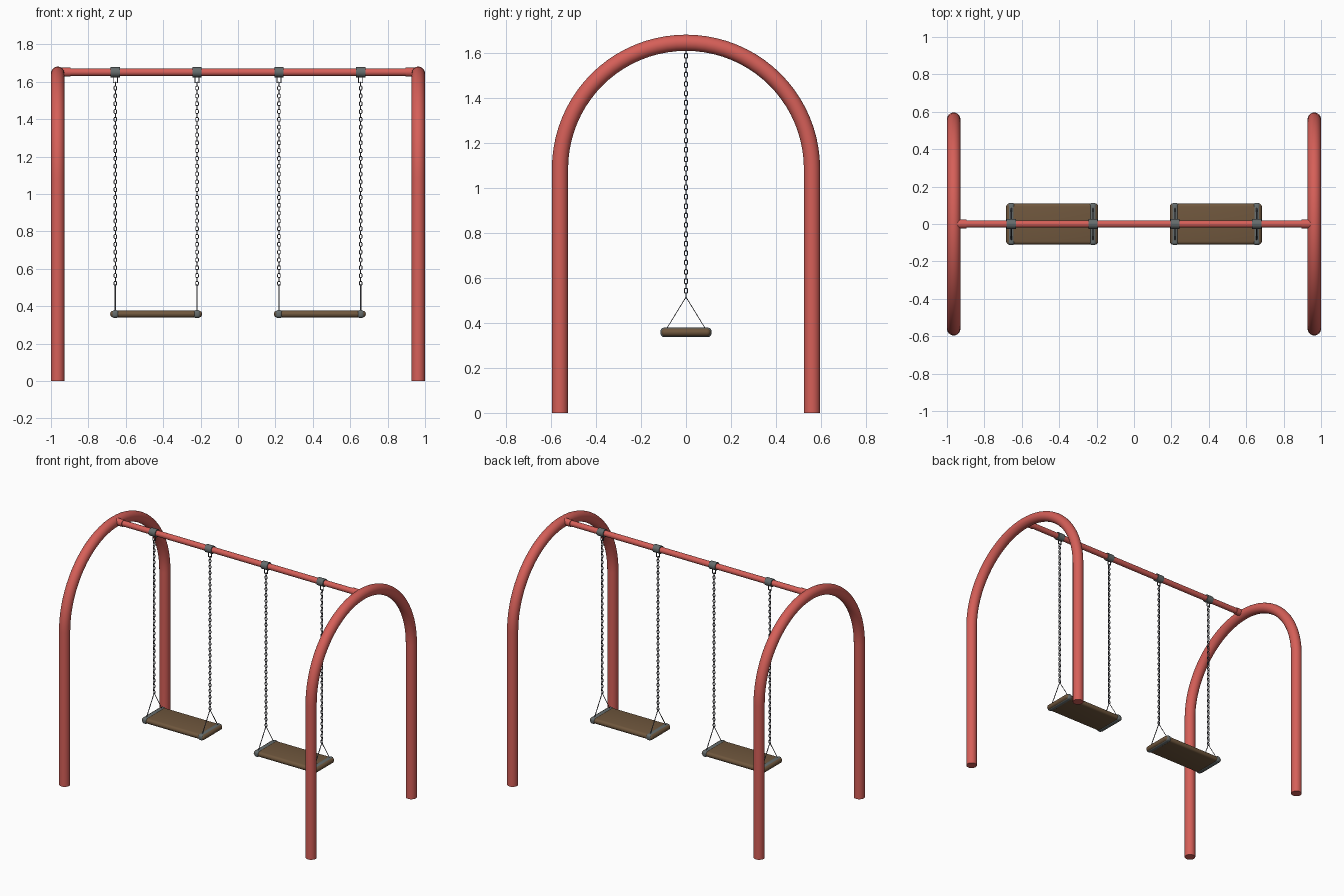
import bpy, bmesh, math
from mathutils import Vector

if "Cube" in bpy.data.objects:
    bpy.data.objects.remove(bpy.data.objects["Cube"])

X, Y, Z = Vector((1, 0, 0)), Vector((0, 1, 0)), Vector((0, 0, 1))


def mat(name, rgb):
    m = bpy.data.materials.new(name)
    m.diffuse_color = (*rgb, 1)
    m.use_nodes = True
    m.node_tree.nodes["Principled BSDF"].inputs["Base Color"].default_value = m.diffuse_color
    return m


RED = mat("red paint", (0.67, 0.115, 0.098))
BROWN = mat("brown seat", (0.16, 0.095, 0.047))
GREY = mat("grey bracket", (0.13, 0.15, 0.15))
STEEL = mat("dark steel", (0.09, 0.09, 0.11))


def sweep(bm, pts, r, n, sides=8, closed=False):
    """Round tube along a flat path whose plane has normal n."""
    pts = [Vector(p) for p in pts]
    k = len(pts)
    rings = []
    for i, p in enumerate(pts):
        a = pts[(i - 1) % k] if closed or i > 0 else p
        b = pts[(i + 1) % k] if closed or i < k - 1 else p
        side = (b - a).normalized().cross(n)
        rings.append([bm.verts.new(p + r * (math.cos(t) * n + math.sin(t) * side))
                      for t in (2 * math.pi * j / sides for j in range(sides))])
    for i in range(k if closed else k - 1):
        p, q = rings[i], rings[(i + 1) % k]
        for j in range(sides):
            m = (j + 1) % sides
            bm.faces.new((p[j], p[m], q[m], q[j]))
    if not closed:
        bm.faces.new(rings[0])
        bm.faces.new(rings[-1])


def box(bm, c, size, bevel, seg=4):
    part = bmesh.new()
    bmesh.ops.create_cube(part, size=1)
    bmesh.ops.scale(part, vec=size, verts=part.verts)
    bmesh.ops.bevel(part, geom=part.edges[:], offset=bevel, segments=seg,
                    profile=0.5, affect='EDGES')
    bmesh.ops.translate(part, vec=c, verts=part.verts)
    tmp = bpy.data.meshes.new("tmp")
    part.to_mesh(tmp)
    part.free()
    bm.from_mesh(tmp)
    bpy.data.meshes.remove(tmp)


def finish(bm, name, material):
    bmesh.ops.recalc_face_normals(bm, faces=bm.faces)
    me = bpy.data.meshes.new(name)
    bm.to_mesh(me)
    bm.free()
    me.materials.append(material)
    ob = bpy.data.objects.new(name, me)
    bpy.context.collection.objects.link(ob)
    bpy.ops.object.select_all(action='DESELECT')
    ob.select_set(True)
    bpy.context.view_layer.objects.active = ob
    bpy.ops.object.shade_smooth_by_angle(angle=math.radians(40))


# Arched end frames
R, SPRING = 0.56, 1.085
for side, name in ((-1, "left_arch"), (1, "right_arch")):
    x = side * 0.964
    path = [(x, R, 0)]
    path += [(x, R * math.cos(a), SPRING + R * math.sin(a))
             for a in (math.pi * i / 40 for i in range(41))]
    path += [(x, -R, 0)]
    bm = bmesh.new()
    sweep(bm, path, 0.036, X, 24)
    finish(bm, name, RED)

# Top bar with end sleeves
BAR = 1.651
bm = bmesh.new()
sweep(bm, [(-0.96, 0, BAR), (0.96, 0, BAR)], 0.02, Z, 20)
for s in (-1, 1):
    sweep(bm, [(s * 0.895, 0, BAR), (s * 0.96, 0, BAR)], 0.024, Z, 20)
finish(bm, "top_bar", RED)


def link(c, flat, normal, half_w=0.0075, half_l=0.0115):
    """Points of one stadium-shaped chain link."""
    c = Vector(c)
    pts = []
    for i in range(12):
        a = 2 * math.pi * (i + 0.5) / 12
        lift = (half_l - half_w) * (1 if math.sin(a) > 0 else -1)
        pts.append(c + flat * half_w * math.cos(a) + Z * (half_w * math.sin(a) + lift))
    return pts


TOP, BOTTOM, N = 1.587, 0.522, 52
for label, cx in (("left", -0.4375), ("right", 0.4375)):
    clamps, chains, hangers, bands = (bmesh.new() for _ in range(4))
    for s in (-1, 1):
        x = cx + s * 0.2185
        # Clamp collar round the bar, and the square eye below it
        sweep(clamps, [(x - 0.025, 0, BAR), (x + 0.025, 0, BAR)], 0.027, Z, 20)
        sweep(hangers, [(x - 0.011, 0, 1.594), (x + 0.011, 0, 1.594),
                        (x + 0.011, 0, 1.632), (x - 0.011, 0, 1.632)],
              0.003, Y, 6, True)
        # Chain of alternating links
        for i in range(N):
            z = TOP + (BOTTOM - TOP) * i / (N - 1)
            flat, nrm = (Y, X) if i % 2 == 0 else (X, Y)
            sweep(chains, link((x, 0, z), flat, nrm), 0.0026, nrm, 6, True)
        # Triangular hanger and its bar across the seat end
        sweep(hangers, [(x, -0.085, 0.376), (x, 0, 0.515), (x, 0.085, 0.376)],
              0.0032, X, 8, True)
        # Grey band wrapped round the seat end
        box(bands, (x, 0, 0.358), (0.038, 0.226, 0.042), 0.015)
    finish(clamps, label + "_clamps", GREY)
    finish(chains, label + "_chains", STEEL)
    finish(hangers, label + "_hangers", STEEL)
    finish(bands, label + "_seat_bands", GREY)
    # Seat board
    bm = bmesh.new()
    box(bm, (cx, 0, 0.358), (0.492, 0.22, 0.036), 0.0175)
    finish(bm, label + "_seat", BROWN)
